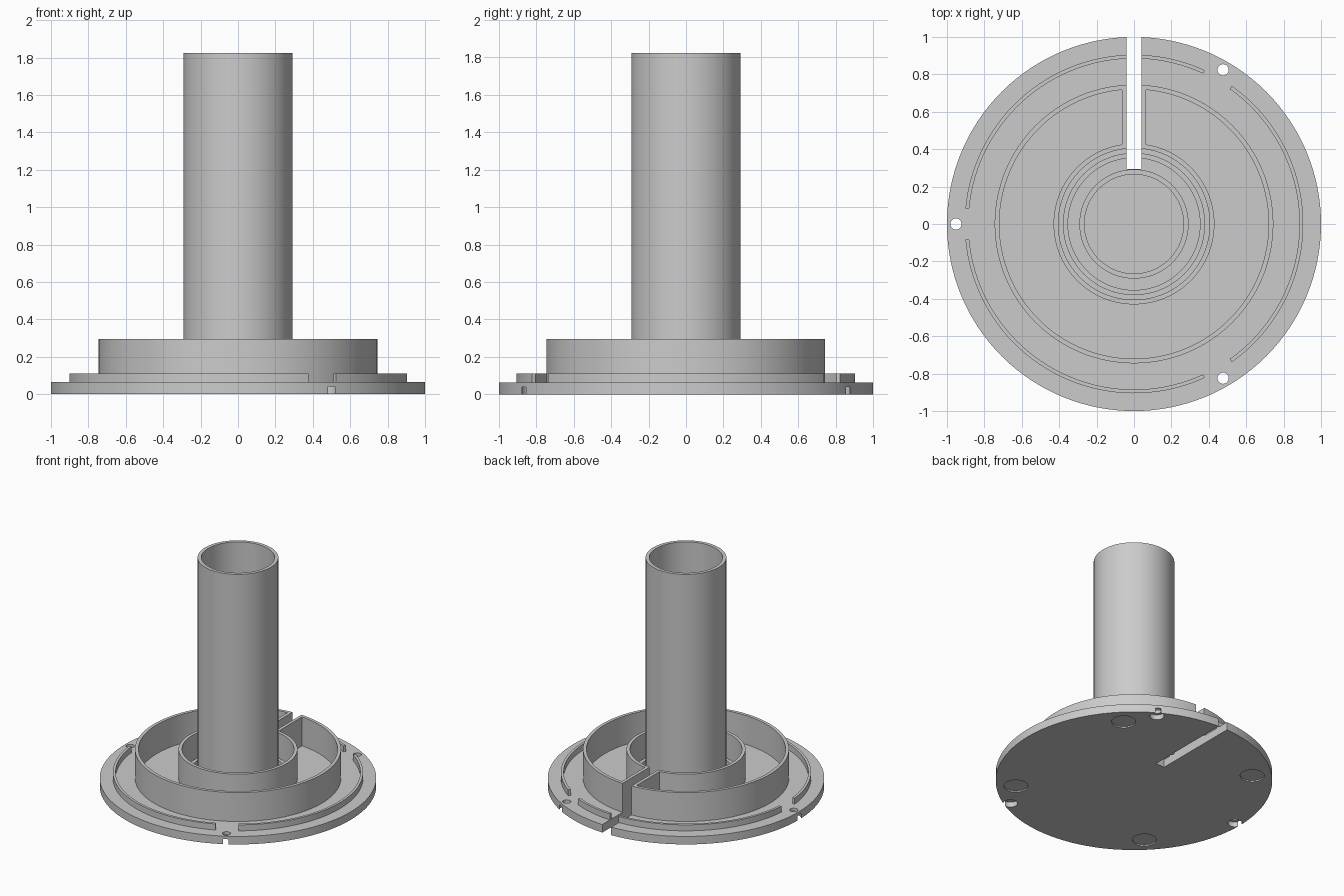
import bpy, bmesh, math

if "Cube" in bpy.data.objects:
    bpy.data.objects.remove(bpy.data.objects["Cube"])

SEG = 128
BASE_TOP, LIP_TOP, WALL_TOP, TUBE_TOP = 0.064, 0.112, 0.295, 1.825
SLOT = 0.039          # half width of the cable slot
HOLES = (60, 180, 300)

grey = bpy.data.materials.new("grey plastic")
grey.diffuse_color = (0.6, 0.6, 0.6, 1)
grey.use_nodes = True
grey.node_tree.nodes["Principled BSDF"].inputs["Base Color"].default_value = grey.diffuse_color


def finish(name, bm):
    bmesh.ops.recalc_face_normals(bm, faces=bm.faces)
    mesh = bpy.data.meshes.new(name)
    bm.to_mesh(mesh)
    bm.free()
    mesh.materials.append(grey)
    ob = bpy.data.objects.new(name, mesh)
    bpy.context.collection.objects.link(ob)
    return ob


def cylinder(name, r, z0, z1, x=0, y=0, seg=SEG):
    bm = bmesh.new()
    bmesh.ops.create_cone(bm, cap_ends=True, segments=seg, radius1=r, radius2=r, depth=z1 - z0)
    bmesh.ops.translate(bm, verts=bm.verts, vec=(x, y, (z0 + z1) / 2))
    return finish(name, bm)


def box(name, x0, x1, y0, y1, z0, z1):
    bm = bmesh.new()
    bmesh.ops.create_cube(bm, size=1)
    for v in bm.verts:
        v.co = ((x0, x1)[v.co.x > 0], (y0, y1)[v.co.y > 0], (z0, z1)[v.co.z > 0])
    return finish(name, bm)


def ring(name, r_in, r_out, z0, z1, a0=0.0, a1=360.0):
    """Rectangular section swept around z, closed or as an arc (degrees)."""
    full = a1 - a0 >= 360
    n = max(2, round(SEG * (a1 - a0) / 360))
    bm = bmesh.new()
    sections = []
    for i in range(n if full else n + 1):
        a = math.radians(a0 + (a1 - a0) * i / n)
        sections.append([bm.verts.new((r * math.cos(a), r * math.sin(a), z))
                         for r, z in ((r_in, z0), (r_out, z0), (r_out, z1), (r_in, z1))])
    for i in range(n):
        p, q = sections[i], sections[(i + 1) % len(sections)]
        for k in range(4):
            bm.faces.new((p[k], p[(k + 1) % 4], q[(k + 1) % 4], q[k]))
    if not full:
        bm.faces.new(sections[0])
        bm.faces.new(sections[-1])
    return finish(name, bm)


def cut(ob, cutters):
    bpy.context.view_layer.objects.active = ob
    for c in cutters:
        mod = ob.modifiers.new("cut", 'BOOLEAN')
        mod.operation, mod.solver, mod.object = 'DIFFERENCE', 'EXACT', c
        bpy.ops.object.modifier_apply(modifier=mod.name)


# cutters: cable slot, screw holes with counterbores, shallow foot recesses
slot = box("slot_cutter", -SLOT, SLOT, 0.293, 1.2, -0.1, 0.5)
drills = []
for a in HOLES:
    x, y = 0.952 * math.cos(math.radians(a)), 0.952 * math.sin(math.radians(a))
    drills.append(cylinder("hole_cutter", 0.03, -0.1, 0.2, x, y, 32))
    drills.append(cylinder("counterbore_cutter", 0.052, -0.1, 0.04, x, y, 32))
for a in (45, 135, 225, 315):
    x, y = 0.858 * math.cos(math.radians(a)), 0.858 * math.sin(math.radians(a))
    drills.append(cylinder("foot_cutter", 0.087, -0.1, 0.01, x, y, 48))

# base plate
base = cylinder("base_plate", 1.0, 0, BASE_TOP)
cut(base, [slot] + drills)

# walls standing on the base
parts = [base]
outer = ring("outer_wall", 0.72, 0.745, BASE_TOP, WALL_TOP)
inner = ring("inner_wall", 0.405, 0.43, BASE_TOP, WALL_TOP)
step = ring("inner_lip", 0.353, 0.38, BASE_TOP, LIP_TOP)
for ob in (outer, inner, step):
    cut(ob, [slot])
    parts.append(ob)

# low rim in three arcs, broken at the screw holes and the slot
for i, a in enumerate(HOLES):
    rim = ring(f"rim_arc_{i + 1}", 0.885, 0.905, BASE_TOP, LIP_TOP, a + 5.3, a + 114.7)
    if a == 60:
        cut(rim, [slot])
    parts.append(rim)

# walls along both sides of the slot
for side, s in (("left", -1), ("right", 1)):
    x0, x1 = sorted((s * SLOT, s * 0.064))
    parts.append(box(f"slot_wall_{side}", x0, x1, 0.415, 0.735, BASE_TOP, WALL_TOP))

# tall centre tube
parts.append(ring("centre_tube", 0.265, 0.292, BASE_TOP, TUBE_TOP))

for c in [slot] + drills:
    bpy.data.objects.remove(c)

bpy.ops.object.select_all(action='DESELECT')
for ob in parts:
    ob.select_set(True)
bpy.context.view_layer.objects.active = base
bpy.ops.object.shade_smooth_by_angle(angle=math.radians(30))
